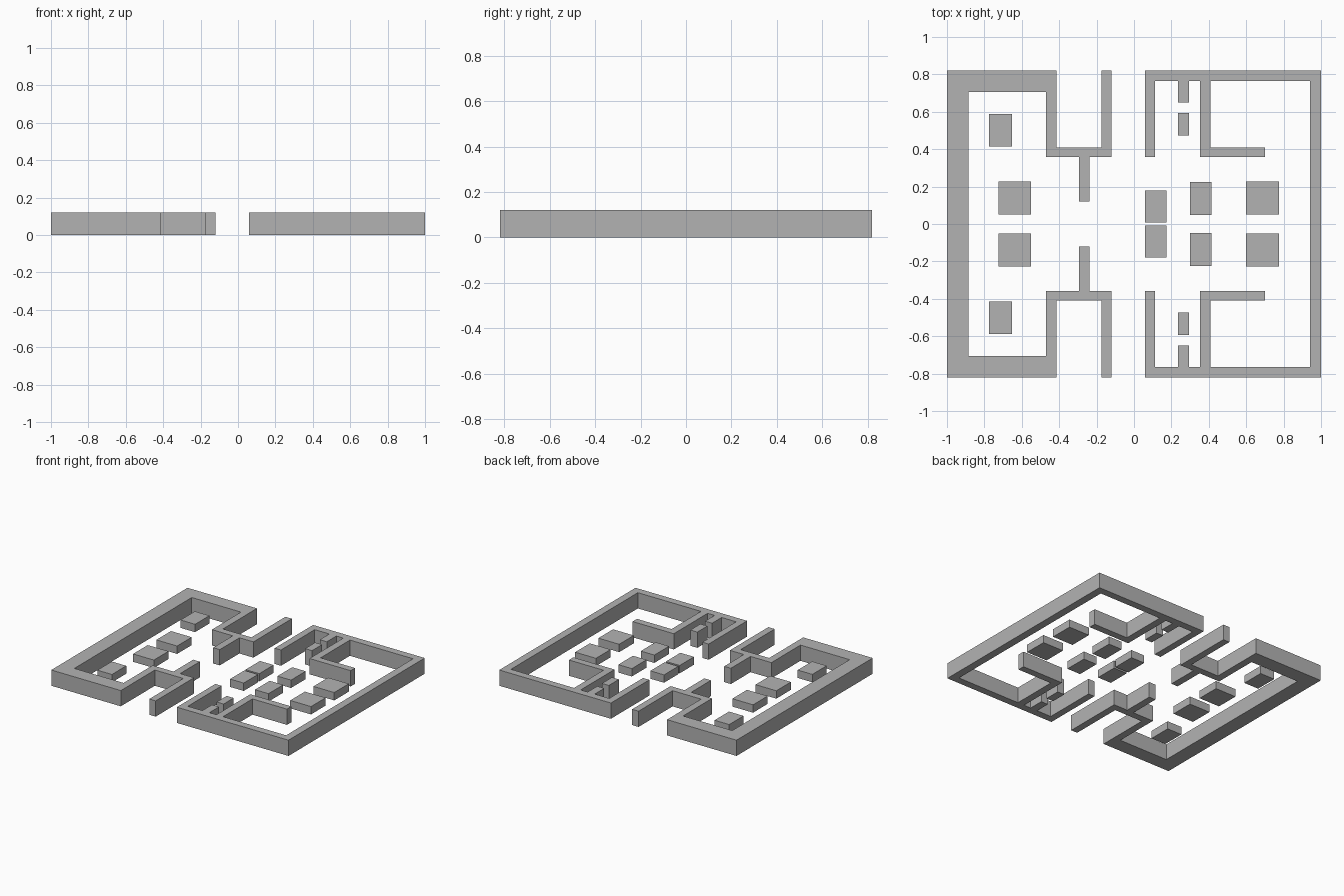
import bpy
import bmesh

cube = bpy.data.objects.get("Cube")
if cube:
    bpy.data.objects.remove(cube, do_unlink=True)

# One plain grey for everything
grey = bpy.data.materials.new("plain grey")
grey.use_nodes = True
colour = (0.45, 0.45, 0.45, 1.0)
grey.diffuse_color = colour
grey.node_tree.nodes["Principled BSDF"].inputs["Base Color"].default_value = colour

WALL_HEIGHT = 0.12
BLOCK_LOW, BLOCK_HIGH = 0.03, 0.09
DEPTH = 0.82


def mirrored_prism(name, outline, low, high):
    """Extrude a plan outline from low to high and mirror it across y = 0."""
    bm = bmesh.new()
    base = bm.faces.new([bm.verts.new((x, y, low)) for x, y in outline])
    result = bmesh.ops.extrude_face_region(bm, geom=[base], use_keep_orig=True)
    top = [v for v in result["geom"] if isinstance(v, bmesh.types.BMVert)]
    bmesh.ops.translate(bm, verts=top, vec=(0, 0, high - low))
    # Open the end on the mirror plane so that the halves join
    ends = [f for f in bm.faces if all(abs(v.co.y) < 1e-5 for v in f.verts)]
    bmesh.ops.delete(bm, geom=ends, context="FACES")
    bmesh.ops.recalc_face_normals(bm, faces=bm.faces)
    mesh = bpy.data.meshes.new(name)
    bm.to_mesh(mesh)
    bm.free()
    mesh.materials.append(grey)
    obj = bpy.data.objects.new(name, mesh)
    bpy.context.collection.objects.link(obj)
    mirror = obj.modifiers.new("Mirror", "MIRROR")
    mirror.use_axis = (False, True, False)
    return obj


def mirrored_box(name, x0, x1, y0, y1, low, high):
    return mirrored_prism(name, [(x0, y0), (x1, y0), (x1, y1), (x0, y1)], low, high)


# Thick-walled room with its stepped entrance and short stem
mirrored_prism("right_room_walls", [
    (-1, 0), (-.885, 0), (-.885, .707), (-.47, .707), (-.47, .357),
    (-.294, .357), (-.294, .12), (-.238, .12), (-.238, .357), (-.12, .357),
    (-.12, DEPTH), (-.174, DEPTH), (-.174, .41), (-.414, .41),
    (-.414, DEPTH), (-1, DEPTH)], 0, WALL_HEIGHT)

# Thin-walled room with partitions and attached door jambs
mirrored_prism("left_room_walls", [
    (1, 0), (1, DEPTH), (.059, DEPTH), (.059, .357), (.112, .357),
    (.112, .764), (.235, .764), (.235, .649), (.294, .649), (.294, .764),
    (.353, .764), (.353, .357), (.70, .357), (.70, .41), (.409, .41),
    (.409, .764), (.941, .764), (.941, 0)], 0, WALL_HEIGHT)

# Free-standing wall piece beside each doorway
mirrored_box("doorway_post", .235, .294, .472, .593, 0, WALL_HEIGHT)

# Low blocks inside the rooms
blocks = {
    "corner_block": (-.775, -.652, .414, .587),
    "right_room_block": (-.725, -.55, .052, .228),
    "centre_block": (.059, .174, .008, .18),
    "middle_block": (.30, .414, .047, .224),
    "left_room_block": (.60, .775, .052, .228),
}
for name, bounds in blocks.items():
    mirrored_box(name, *bounds, BLOCK_LOW, BLOCK_HIGH)
